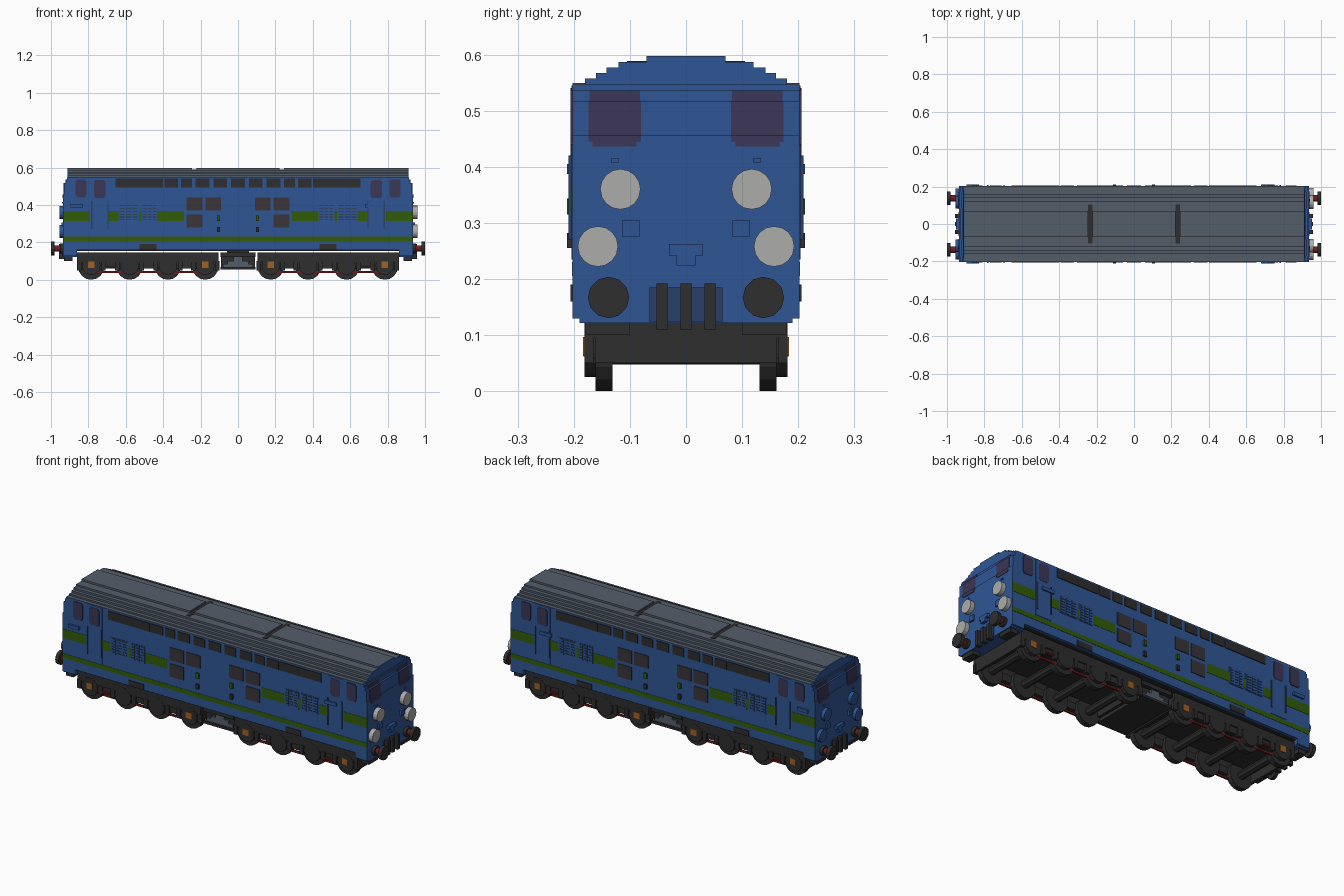
import bpy, bmesh, math
from mathutils import Matrix, Vector

old = bpy.data.objects.get("Cube")
if old:
    bpy.data.objects.remove(old, do_unlink=True)


def material(name, rgb):
    lin = [((c / 255 + 0.055) / 1.055) ** 2.4 if c > 10 else c / 255 / 12.92 for c in rgb]
    m = bpy.data.materials.new(name)
    m.use_nodes = True
    m.diffuse_color = (*lin, 1)
    bsdf = next(n for n in m.node_tree.nodes if n.type == 'BSDF_PRINCIPLED')
    bsdf.inputs["Base Color"].default_value = (*lin, 1)
    return m


BLUE = material("body blue", (47, 86, 150))
GREEN = material("stripe green", (50, 92, 10))
ROOF = material("roof grey", (84, 94, 106))
DARK = material("dark grey", (46, 46, 46))
LAMP = material("lamp white", (172, 172, 170))
GLASS = material("cab glass", (60, 55, 86))
PANE = material("smoked pane", (58, 53, 58))
RED = material("dark red", (112, 28, 30))
ORANGE = material("axle orange", (160, 98, 32))
SHADE = material("recess blue", (42, 64, 104))


def finish(name, bm, mat):
    me = bpy.data.meshes.new(name)
    bm.to_mesh(me)
    bm.free()
    me.materials.append(mat)
    ob = bpy.data.objects.new(name, me)
    bpy.context.collection.objects.link(ob)
    return ob


def signs(mirror):
    """Reflections about x and/or y for paired parts."""
    return [(a, b) for a in ((1, -1) if 'x' in mirror else (1,))
            for b in ((1, -1) if 'y' in mirror else (1,))]


def boxes(name, mat, spans, mirror=""):
    """Join boxes given as x0, x1, y0, y1, z0, z1."""
    bm = bmesh.new()
    for x0, x1, y0, y1, z0, z1 in spans:
        for sx, sy in signs(mirror):
            loc = Vector((sx * (x0 + x1) / 2, sy * (y0 + y1) / 2, (z0 + z1) / 2))
            size = (x1 - x0, y1 - y0, z1 - z0)
            bmesh.ops.create_cube(bm, matrix=Matrix.Translation(loc) @ Matrix.Diagonal((*size, 1)))
    return finish(name, bm, mat)


def discs(name, mat, items, axis, mirror="", sides=16):
    """Join flat-sided cylinders given as x, y, z, radius, length."""
    turn = Matrix.Rotation(math.pi / 2, 4, 'Y' if axis == 'x' else 'X')
    bm = bmesh.new()
    for x, y, z, r, length in items:
        for sx, sy in signs(mirror):
            bmesh.ops.create_cone(bm, cap_ends=True, segments=sides, radius1=r, radius2=r, depth=length,
                                  matrix=Matrix.Translation((sx * x, sy * y, z)) @ turn)
    return finish(name, bm, mat)


W = 0.202            # body half width
S0, S1 = 0.2, 0.206  # side plate depth

# Body shell: ends hang lower and step back towards the roof
boxes("body_shell", BLUE, [(-.935, .935, -W, W, .158, .456), (-.93, .93, -W, W, .456, .517),
                           (-.92, .92, -W, W, .517, .537), (-.915, .915, -W, W, .537, .547)])
boxes("end_skirt", BLUE, [(.86, .935, -W, W, .13, .158), (.86, .935, -.19, .19, .122, .13)], "x")
boxes("underframe", DARK, [(-.86, .86, -.185, .185, .153, .159)])

# Stepped roof, with two gaps across the ridge
steps = [(.18, .547, .557), (.16, .557, .567), (.142, .567, .577), (.12, .577, .587)]
boxes("roof", ROOF, [(-.905, .905, -y, y, a, b) for y, a, b in steps]
      + [(-.905, -.247, -.07, .07, .587, .597), (-.223, .223, -.07, .07, .587, .597),
         (.247, .905, -.07, .07, .587, .597)])
boxes("roof_eaves", ROOF, [(-.905, .905, .178, W, .5465, .549)], "y")
boxes("roof_end_caps", BLUE, [(.905, .911, -y, y, a, b) for y, a, b in steps + [(.07, .587, .597)]], "x")
boxes("roof_joints", DARK, [(.223, .247, -.105, .105, .583, .5885)], "x")

# Green side stripes
boxes("upper_stripe", GREEN, [(.29, .935, S0, .2035, .315, .367)], "xy")
boxes("lower_stripe", GREEN, [(-.935, .935, S0, .2035, .205, .23)], "y")

# High-level window strip
strip = [(.4, .655), (.32, .394), (.245, .305), (.153, .228), (.06, .13)]
boxes("roof_side_windows", DARK, [(a, b, S0, S1, .493, .54) for a, b in strip], "xy")
boxes("middle_roof_side_window", DARK, [(-.038, .038, S0, S1, .493, .54)], "y")

# Engine room windows
boxes("engine_room_windows", PANE, [(.09, .175, S0, S1, .37, .44), (.19, .275, S0, S1, .37, .44),
                                    (.19, .275, S0, S1, .278, .35)], "xy")

# Louvre grilles
boxes("louvre_panels", BLUE, [(.53, .64, S0, .2045, .305, .4), (.43, .515, S0, .2045, .305, .4)], "xy")
slats, gaps = [], []
for x0, x1 in ((.432, .513), (.533, .637)):
    w = (x1 - x0) / 3
    for col in range(3):
        for row in range(6):
            z = .309 + row * .015
            a, b = x0 + col * w + .004, x0 + (col + 1) * w - .004
            slats.append((a, b, S0, .207, z, z + .01))
            gaps.append((a, b, S0, .2055, z + .01, z + .013))
boxes("louvre_slats", BLUE, slats, "xy")
boxes("louvre_gaps", DARK, gaps, "xy")

# Cab doors, side windows, rails and handles
boxes("cab_doors", BLUE, [(.692, .79, S0, .2045, .235, .545)], "xy")
boxes("cab_side_windows", GLASS, [(.708, .77, S0, S1, .445, .525), (.714, .764, S0, S1, .437, .533),
                                  (.81, .87, S0, S1, .45, .53), (.816, .864, S0, S1, .44, .537)], "xy")
boxes("door_rails", SHADE, [(.692, .699, S0, .209, .27, .42), (.778, .785, S0, .209, .27, .42)], "xy")
boxes("side_handles", BLUE, [(.68, .75, S0, .212, .387, .405), (-.895, -.83, S0, .212, .387, .405)], "y")
boxes("green_latches", GREEN, [(.095, .113, S0, .212, .315, .343)], "xy")
boxes("dark_latches", DARK, [(.095, .113, S0, .212, .255, .282)], "xy")
boxes("side_steps", DARK, [(.435, .527, .19, .206, .16, .19)], "xy")

# Cab front windows follow the stepped nose
boxes("cab_front_windows", GLASS, [(.93, .9375, .088, .167, .436, .444), (.93, .9375, .08, .174, .444, .456),
                                   (.925, .9325, .08, .174, .456, .517),
                                   (.915, .9225, .082, .172, .517, .535)], "xy")

# Lamps: lit at one end, body-coloured at the other
lamps = [(.117, .36), (.157, .258)]
discs("front_lamps", LAMP, [(.945, y, z, .036, .03) for y, z in lamps], 'x', "y")
discs("rear_lamps", BLUE, [(-.942, y, z, .034, .024) for y, z in lamps], 'x', "y")

# Nose details
boxes("nose_sockets", BLUE, [(.93, .945, .083, .113, .275, .305)], "xy")
boxes("nose_bracket", BLUE, [(.93, .952, -.03, .03, .242, .262), (.93, .952, -.017, .017, .224, .242)], "x")
boxes("nose_clips", BLUE, [(.93, .941, .12, .134, .408, .416)], "xy")
boxes("coupling_panel", SHADE, [(.93, .938, -.065, .065, .124, .185)], "x")
boxes("brake_hoses", DARK, [(.93, .958, y - .01, y + .01, .11, .192) for y in (-.043, 0, .043)], "x")
boxes("end_steps", DARK, [(.885, .93, .1, .18, .1, .125)], "xy")

# Buffers
discs("buffer_heads", DARK, [(.99, .138, .167, .037, .02)], 'x', "xy", 12)
discs("buffer_collars", DARK, [(.942, .138, .167, .026, .02)], 'x', "xy", 12)
discs("buffer_shafts", RED, [(.962, .138, .167, .017, .05)], 'x', "xy", 12)

# Bogies: side frames, cross members, wheels and axles
axles = (.175, .375, .58, .785)
boxes("bogie_side_frames", DARK, [(.105, .86, .162, .18, .095, .145), (.13, .84, .15, .172, .06, .1)], "xy")
boxes("bogie_cross_members", DARK, [(.845, .86, -.162, .162, .05, .122), (.105, .12, -.162, .162, .06, .122),
                                    (.12, .85, -.125, .125, .11, .145)], "x")
boxes("spring_hangers", DARK, [(x + d - .012, x + d + .012, .165, .181, .05, .1)
                               for x in axles for d in (-.065, .065)], "xy")
discs("wheels", DARK, [(x, .146, .07, .07, .03) for x in axles], 'y', "xy")
discs("axle_shafts", DARK, [(x, 0, .07, .022, .3) for x in axles], 'y', "x", 8)
discs("axle_boxes", DARK, [(x, .17, .075, .05, .022) for x in axles], 'y', "xy", 12)
boxes("axle_box_caps", ORANGE, [(x - .017, x + .017, .175, .184, .063, .097) for x in (axles[0], axles[3])], "xy")
boxes("brake_rods", RED, [(.19, .77, .152, .162, .036, .046), (.66, .71, .162, .1825, .062, .07)], "xy")

# Belly tank between the bogies
boxes("belly_tank", DARK, [(-.09, .09, -.15, .15, .055, .135), (-.06, .06, -.1, .1, .135, .158)])
boxes("belly_tank_rims", DARK, [(-.093, .093, .15, .172, .122, .145), (-.093, .093, .15, .172, .055, .068)], "y")
boxes("belly_tank_steps", ROOF, [(-.08, .08, .15, .16, .068, .085), (-.055, .055, .15, .16, .085, .1),
                                 (-.025, .025, .15, .16, .1, .122)], "y")
